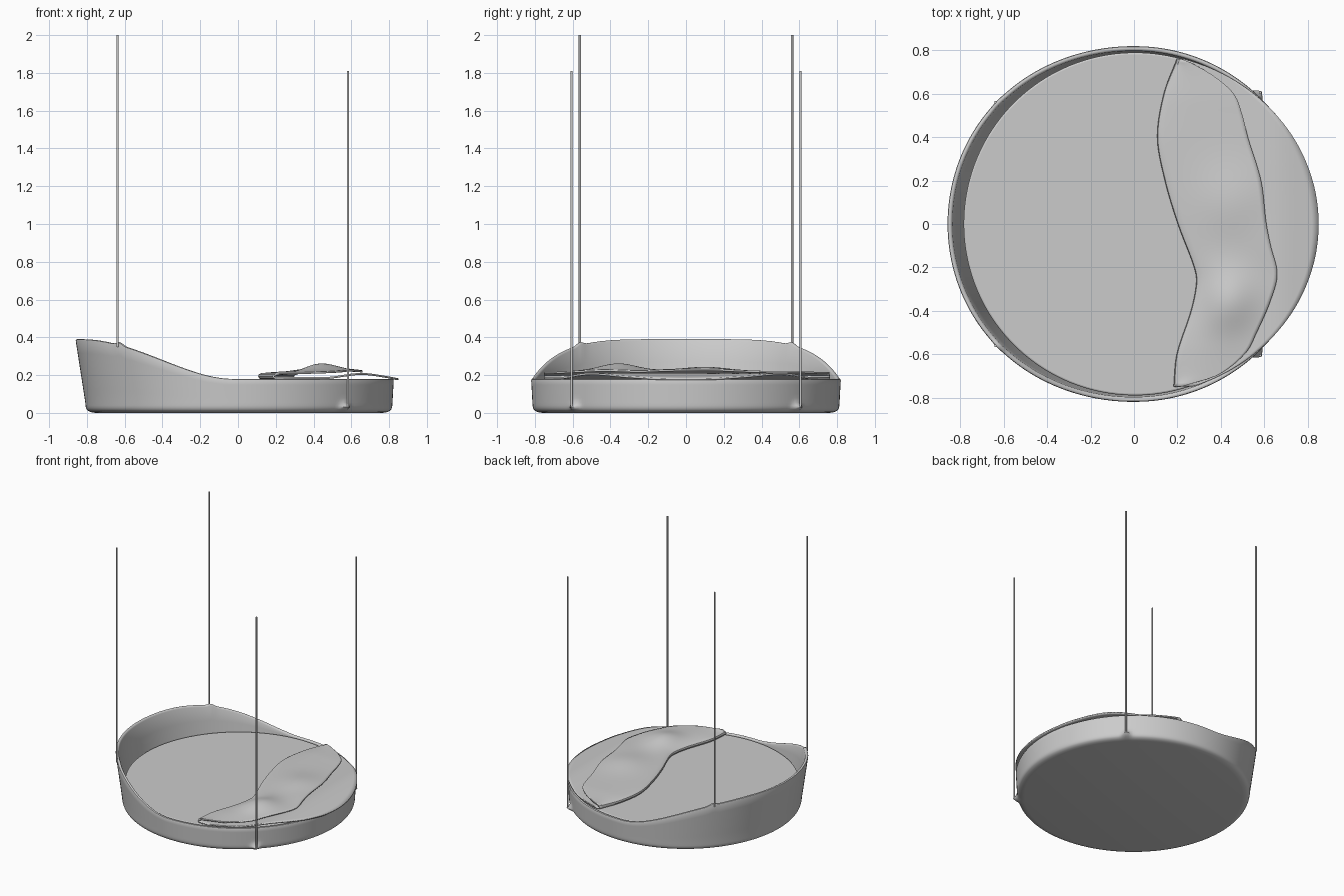
import bpy, bmesh, math

if "Cube" in bpy.data.objects:
    bpy.data.objects.remove(bpy.data.objects["Cube"])


def finish(name, bm, angle=40):
    bmesh.ops.recalc_face_normals(bm, faces=bm.faces)
    me = bpy.data.meshes.new(name)
    bm.to_mesh(me)
    bm.free()
    ob = bpy.data.objects.new(name, me)
    bpy.context.collection.objects.link(ob)
    bpy.ops.object.select_all(action='DESELECT')
    ob.select_set(True)
    bpy.context.view_layer.objects.active = ob
    bpy.ops.object.shade_smooth_by_angle(angle=math.radians(angle))
    return ob


def smooth(t):
    t = max(0.0, min(1.0, t))
    return t * t * (3 - 2 * t)


def interp(pts, v):
    # smooth Catmull-Rom style lookup through (key, value) pairs
    v = max(pts[0][0], min(pts[-1][0], v))
    i = 0
    while i < len(pts) - 2 and v > pts[i + 1][0]:
        i += 1

    def slope(k):
        a, b = pts[max(k - 1, 0)], pts[min(k + 1, len(pts) - 1)]
        return (b[1] - a[1]) / (b[0] - a[0])
    (x0, y0), (x1, y1) = pts[i], pts[i + 1]
    h = x1 - x0
    t = (v - x0) / h
    return ((2*t**3 - 3*t*t + 1) * y0 + (t**3 - 2*t*t + t) * h * slope(i)
            + (3*t*t - 2*t**3) * y1 + (t**3 - t*t) * h * slope(i + 1))


CX = 0.005
BACK = math.atan2(0.57, -0.64)
FRONT = math.atan2(0.61, 0.58)


def bump(a, centre, width):
    return math.exp(-((abs(a) - centre) / width) ** 2)


# Basket shell: round base, low front rim, leaning raised back, rope lugs
def shell():
    bm = bmesh.new()
    n = 288
    rings = []
    for i in range(n):
        a = -math.pi + 2 * math.pi * i / n
        c, s = math.cos(a), math.sin(a)
        h = 0.18 + 0.21 * smooth((-0.83 * c - 0.03) / 0.78) + 0.015 * bump(a, BACK, 0.035)

        def pt(z, inset):
            r = 0.81 + 0.055 * z - inset
            r += 0.035 * bump(a, FRONT, 0.032) * math.exp(-((z - 0.03) / 0.018) ** 2)
            r += 0.1 * max(0, z - 0.05) * max(0, -c)
            return bm.verts.new((CX + r * c, r * s, z))
        prof = [(0, 0.05), (0.004, 0.025), (0.012, 0.01), (0.02, 0.004), (0.03, 0.001), (0.04, 0), (0.055, 0)]
        prof += [(0.055 + (h - 0.063) * k / 5, 0) for k in range(1, 6)]
        prof += [(h - 0.002, 0.003), (h, 0.008), (h, 0.014), (h - 0.003, 0.019), (h - 0.01, 0.022),
                 ((h + 0.15) / 2, 0.022), (0.15, 0.022), (0.03, 0.024)]
        rings.append([pt(z, d) for z, d in prof])
    for i in range(n):
        p, q = rings[i], rings[(i + 1) % n]
        for k in range(len(p) - 1):
            bm.faces.new((p[k], q[k], q[k + 1], p[k + 1]))
    bm.faces.new([r[0] for r in rings])
    bm.faces.new([r[-1] for r in rings])
    return finish("basket_shell", bm)


# Mattress filling the basket
def mattress():
    bm = bmesh.new()
    bmesh.ops.create_cone(bm, cap_ends=True, segments=160, radius1=0.79, radius2=0.79, depth=0.14)
    bmesh.ops.translate(bm, verts=bm.verts, vec=(CX, 0, 0.105))
    ob = finish("mattress", bm)
    bv = ob.modifiers.new("Bevel", 'BEVEL')
    bv.width, bv.segments, bv.limit_method = 0.008, 3, 'ANGLE'


# Folded blanket: upper flap, rounded fold on the left, lower layer to the rim
LEFT = [(-.75, .185), (-.6, .20), (-.4, .265), (-.27, .29), (-.2, .28), (0, .205),
        (.2, .145), (.4, .11), (.6, .14), (.76, .20)]
RIGHT = [(-.75, .22), (-.74, .25), (-.7, .38), (-.6, .51), (-.5, .565), (-.35, .63), (-.23, .66),
         (-.1, .63), (0, .61), (.2, .585), (.4, .525), (.5, .50), (.6, .46), (.68, .37), (.75, .25), (.76, .22)]


def hill(x, y, cx, cy, w, h):
    return h * math.exp(-((x - cx) ** 2 + (y - cy) ** 2) / w ** 2)


def blanket():
    bm = bmesh.new()
    rows, m, n = [], 20, 90
    for j in range(n + 1):
        y = -0.75 + 1.51 * j / n
        xl, xr = interp(LEFT, y), interp(RIGHT, y)
        xe = max(xr, 0.85 * math.sqrt(1 - (y / 0.79) ** 2))
        row = []
        for i in range(m + 1):
            x = xr + (xl + 0.012 - xr) * i / m
            edge = 1 - (i / m) ** 4
            z = 0.205 + edge * (0.012 + hill(x, y, .42, -.35, .14, .046)
                                + hill(x, y, .45, .1, .17, .022) + hill(x, y, .6, -.1, .12, .006))
            z -= 0.006 * smooth((abs(y) - .55) / .2)
            row.append((x, y, z))
        row += [(xl + .004, y, .201), (xl + .002, y, .194), (xl + .006, y, .186)]
        for i in range(m + 1):
            t = i / m
            x = xl + 0.014 + (xe - xl - 0.014) * t
            z = 0.184 + 0.022 * smooth((x - .45) / .2) * (1 - smooth((x - .66) / .19)) - 0.006 * smooth((x - .8) / .05)
            row.append((x, y, z))
        rows.append([bm.verts.new(p) for p in row])
    for p, q in zip(rows, rows[1:]):
        for k in range(len(p) - 1):
            bm.faces.new((p[k], p[k + 1], q[k + 1], q[k]))
    ob = finish("folded_blanket", bm)
    so = ob.modifiers.new("Solidify", 'SOLIDIFY')
    so.thickness, so.offset = 0.01, 0


# Hanging ropes, two tall at the back and two at the front lugs
def rope(name, x, y, z0, z1):
    bm = bmesh.new()
    bmesh.ops.create_cone(bm, cap_ends=True, segments=12, radius1=0.006, radius2=0.006, depth=z1 - z0)
    bmesh.ops.translate(bm, verts=bm.verts, vec=(x, y, (z0 + z1) / 2))
    finish(name, bm)


shell()
mattress()
blanket()
for side, sy in (("left", 1), ("right", -1)):
    rope("back_rope_" + side, -0.638, 0.562 * sy, 0.35, 2.0)
    rope("front_rope_" + side, 0.582, 0.606 * sy, 0.03, 1.81)
